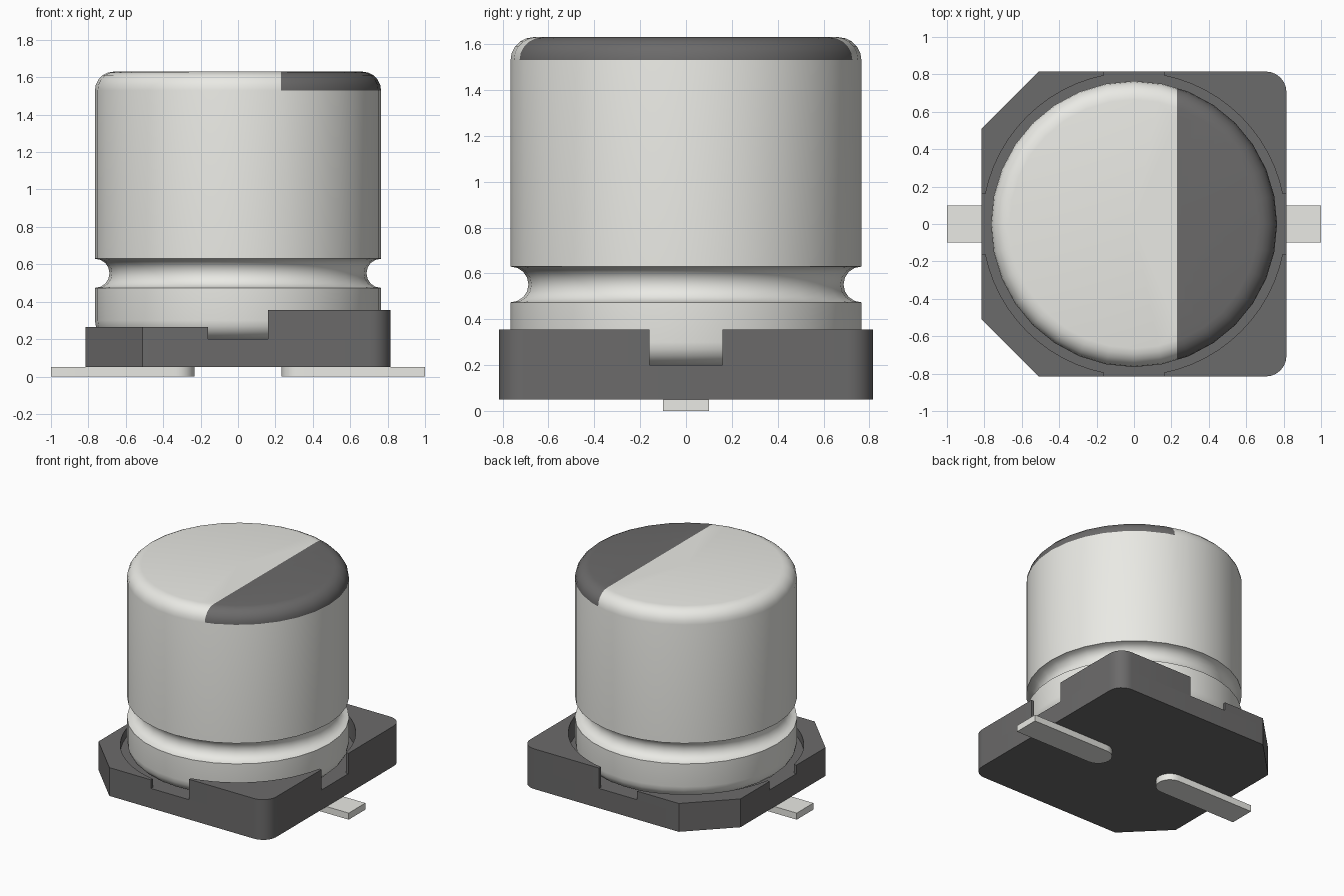
import bpy, bmesh
from math import sin, cos, pi, asin, radians

if "Cube" in bpy.data.objects:
    bpy.data.objects.remove(bpy.data.objects["Cube"])


def material(name, rgb):
    m = bpy.data.materials.new(name)
    m.diffuse_color = (*rgb, 1)
    m.use_nodes = True
    m.node_tree.nodes["Principled BSDF"].inputs["Base Color"].default_value = m.diffuse_color
    return m


METAL = material("metal", (0.82, 0.82, 0.78))
BLACK = material("black", (0.148, 0.145, 0.145))


def arc(cx, cy, r, a0, a1, n):
    """Points on an arc, angles in degrees."""
    steps = [radians(a0 + (a1 - a0) * i / n) for i in range(n + 1)]
    return [(cx + r * cos(a), cy + r * sin(a)) for a in steps]


def prism(bm, pts, z0, z1):
    """Upright solid from a flat outline."""
    face = bm.faces.new([bm.verts.new((x, y, z0)) for x, y in pts])
    new = bmesh.ops.extrude_face_region(bm, geom=[face], use_keep_orig=True)["geom"]
    for v in new:
        if isinstance(v, bmesh.types.BMVert):
            v.co.z = z1


def finish(bm, name, mats, angle=30):
    bmesh.ops.recalc_face_normals(bm, faces=bm.faces)
    me = bpy.data.meshes.new(name)
    bm.to_mesh(me)
    bm.free()
    for m in mats:
        me.materials.append(m)
    ob = bpy.data.objects.new(name, me)
    bpy.context.collection.objects.link(ob)
    bpy.ops.object.select_all(action='DESELECT')
    ob.select_set(True)
    bpy.context.view_layer.objects.active = ob
    bpy.ops.object.shade_smooth_by_angle(angle=radians(angle))
    return ob


# Base: floor slab plus four corner posts around a round recess
S, CUT, R, SLOT, RECESS = 0.815, 0.51, 0.11, 0.16, 0.81
rounded = arc(S - R, S - R, R, 0, 90, 6)      # right-hand corner
chamfer = [(S, CUT), (CUT, S)]                # left-hand corner (mirrored)
half = rounded + [(-x, y) for x, y in reversed(chamfer)]
bm = bmesh.new()
prism(bm, half + [(x, -y) for x, y in reversed(half)], 0.05, 0.20)
a = asin(SLOT / RECESS) * 180 / pi
inner = arc(0, 0, RECESS, 90 - a, a, 12)
for sx, corner, top in ((1, rounded, 0.355), (-1, chamfer, 0.265)):
    outline = [(S, SLOT)] + corner + [(SLOT, S)] + inner
    for sy in (1, -1):
        prism(bm, [(sx * x, sy * y) for x, y in outline], 0.20, top)
finish(bm, "base", [BLACK])

# Can: lathed profile with rounded ends and a crimp groove
CR, F, G = 0.765, 0.10, 0.078
profile = [(0, 0.20)]
profile += arc(CR - F, 0.20 + F, F, -90, 0, 5)
profile += arc(CR, 0.552, G, 270, 90, 8)
profile += arc(CR - F, 1.63 - F, F, 0, 90, 5)
profile += [(0, 1.63)]
bm = bmesh.new()
vs = [bm.verts.new((r, 0, z)) for r, z in profile]
es = [bm.edges.new(p) for p in zip(vs, vs[1:])]
bmesh.ops.spin(bm, geom=vs + es, cent=(0, 0, 0), axis=(0, 0, 1),
               angle=2 * pi, steps=32, use_duplicate=False)
bmesh.ops.remove_doubles(bm, verts=bm.verts, dist=1e-4)

# Polarity mark: split the top of the can and colour one side
faces = [f for f in bm.faces if f.calc_center_median().z > 1.53]
geom = {g for f in faces for g in (*f.verts, *f.edges)} | set(faces)
bmesh.ops.bisect_plane(bm, geom=list(geom), dist=1e-5,
                       plane_co=(0.23, 0, 0), plane_no=(1, 0, 0))
for f in bm.faces:
    c = f.calc_center_median()
    if c.z > 1.53 and c.x > 0.23:
        f.material_index = 1
finish(bm, "can", [METAL, BLACK])

# Terminals: flat strips with a rounded inner end
for side, name in ((1, "right_terminal"), (-1, "left_terminal")):
    strip = [(1, -0.1), (1, 0.1)] + arc(0.333, 0, 0.1, 90, 270, 10)
    bm = bmesh.new()
    prism(bm, [(side * x, y) for x, y in strip], 0, 0.05)
    finish(bm, name, [METAL])
